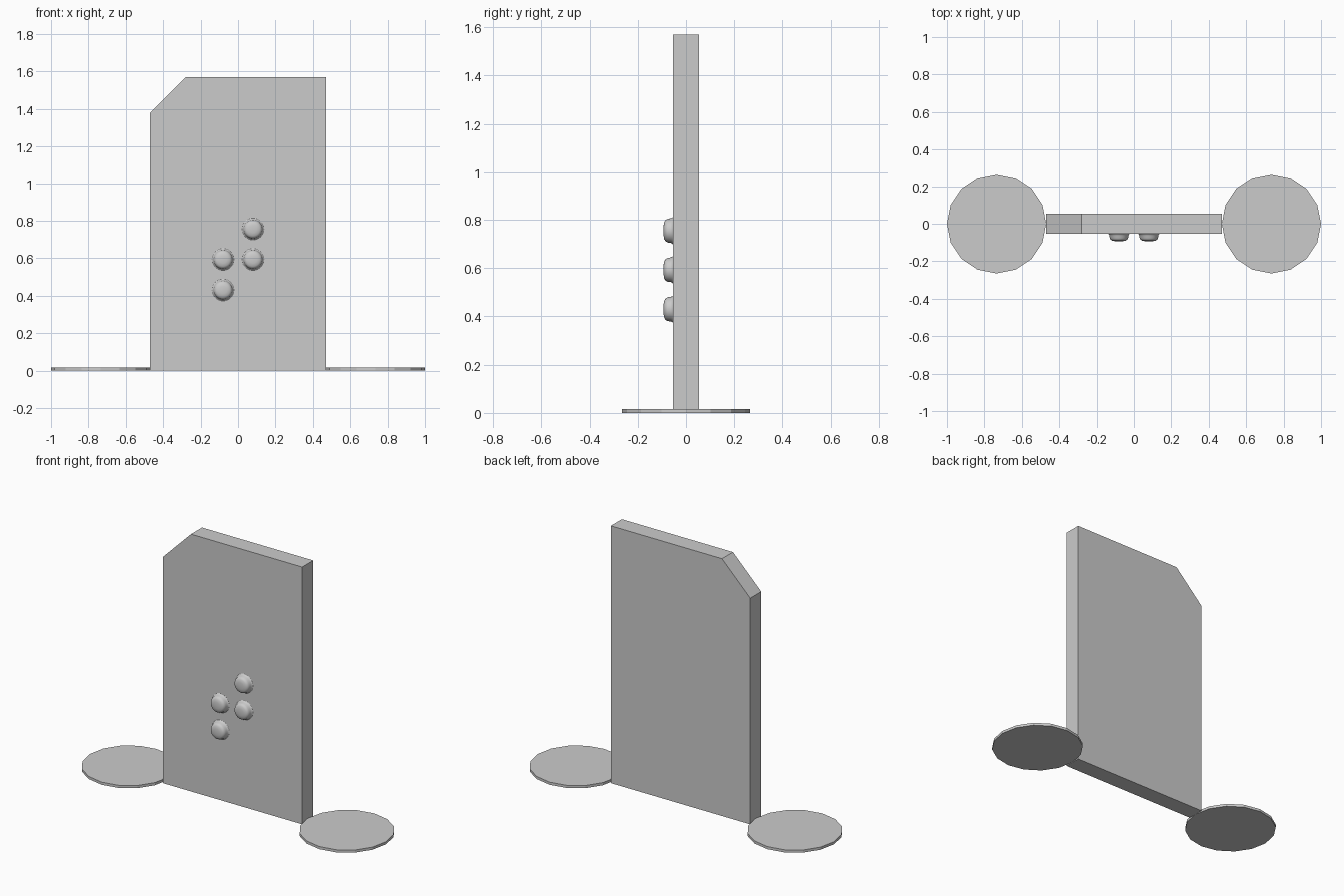
import bpy
import bmesh
import math
from mathutils import Matrix, Vector

default_cube = bpy.data.objects.get("Cube")
if default_cube:
    bpy.data.objects.remove(default_cube, do_unlink=True)

grey = bpy.data.materials.new("light_grey")
grey.use_nodes = True
grey.diffuse_color = (0.6, 0.6, 0.6, 1)
grey.node_tree.nodes["Principled BSDF"].inputs["Base Color"].default_value = grey.diffuse_color

HALF_DEPTH = 0.053
DISC_RADIUS = 0.265


def add_object(name, bm):
    bmesh.ops.recalc_face_normals(bm, faces=bm.faces)
    mesh = bpy.data.meshes.new(name)
    bm.to_mesh(mesh)
    bm.free()
    mesh.materials.append(grey)
    obj = bpy.data.objects.new(name, mesh)
    bpy.context.collection.objects.link(obj)
    return obj


# Upright panel with one clipped top corner
bm = bmesh.new()
outline = [(-0.47, 0), (0.47, 0), (0.47, 1.57), (-0.28, 1.57), (-0.47, 1.38)]
front = bm.faces.new([bm.verts.new((x, -HALF_DEPTH, z)) for x, z in outline])
extruded = bmesh.ops.extrude_face_region(bm, geom=[front], use_keep_orig=True)
back = [v for v in extruded["geom"] if isinstance(v, bmesh.types.BMVert)]
bmesh.ops.translate(bm, verts=back, vec=(0, 2 * HALF_DEPTH, 0))
add_object("panel", bm)

# Thin sixteen-sided pads at the bottom corners
for side, sign in (("left", 1), ("right", -1)):
    bm = bmesh.new()
    bmesh.ops.create_cone(
        bm, cap_ends=True, segments=16, radius1=DISC_RADIUS, radius2=DISC_RADIUS, depth=0.016,
        matrix=Matrix.Translation((sign * (1 - DISC_RADIUS), 0, 0.008))
        @ Matrix.Rotation(math.pi / 2, 4, "Z"))
    add_object(side + "_corner_pad", bm)

# Rounded studs with a flared foot, turned around the y axis
stud_profile = [(0.059, 0), (0.054, 0.003), (0.051, 0.01), (0.049, 0.023),
                (0.045, 0.031), (0.036, 0.037), (0.02, 0.04), (0, 0.041)]
stud_places = {"upper": (0.08, 0.755), "middle_left": (0.08, 0.593),
               "middle_right": (-0.08, 0.593), "lower": (-0.08, 0.43)}
for place, (x, z) in stud_places.items():
    bm = bmesh.new()
    verts = [bm.verts.new((r, -d, 0)) for r, d in stud_profile]
    edges = [bm.edges.new(pair) for pair in zip(verts, verts[1:])]
    bmesh.ops.spin(bm, geom=verts + edges, cent=Vector(), axis=(0, 1, 0),
                   angle=math.tau, steps=32)
    bmesh.ops.remove_doubles(bm, verts=bm.verts, dist=0.0001)
    stud = add_object(place + "_stud", bm)
    stud.data.shade_smooth()
    stud.location = (x, -HALF_DEPTH, z)
